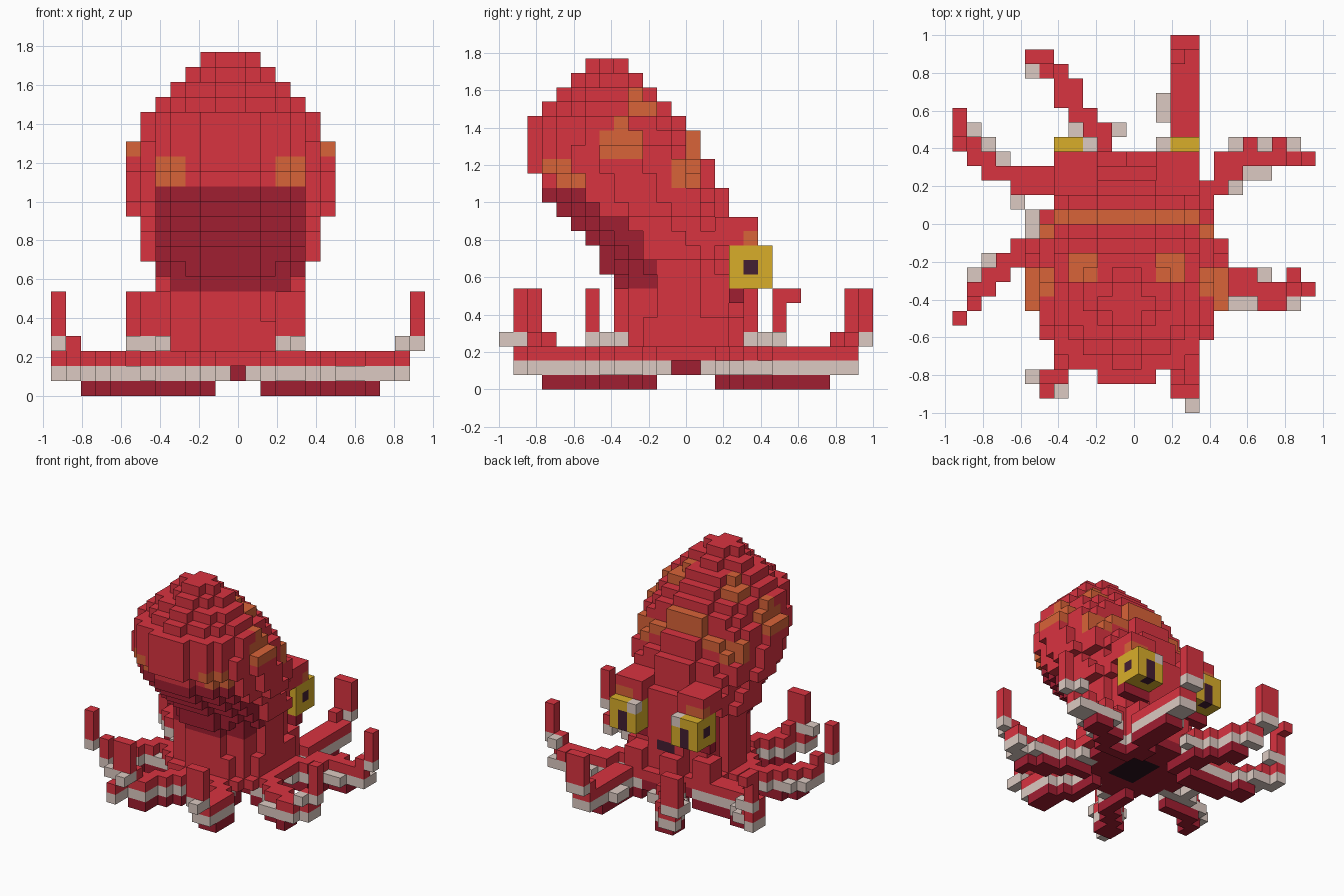
import bpy
import bmesh
from mathutils import Vector

if "Cube" in bpy.data.objects:
    bpy.data.objects.remove(bpy.data.objects["Cube"], do_unlink=True)

V = 1 / 13                                  # edge of one block
ORIGIN = Vector((-12.5 * V, -1, 0))


def linear(c):
    c /= 255
    return c / 12.92 if c <= 0.04045 else ((c + 0.055) / 1.055) ** 2.4


PALETTE = {
    "red": (217, 51, 64), "dark red": (160, 30, 49), "pale grey": (220, 202, 194),
    "orange": (217, 99, 56), "yellow": (217, 174, 42), "plum": (68, 30, 50),
    "near black": (42, 18, 29),
}
NAMES = list(PALETTE)
MATS = []
for name, rgb in PALETTE.items():
    m = bpy.data.materials.new(name)
    m.use_nodes = True
    col = tuple(linear(c) for c in rgb) + (1,)
    m.diffuse_color = col
    bsdf = m.node_tree.nodes["Principled BSDF"]
    bsdf.inputs["Base Color"].default_value = col
    bsdf.inputs["Roughness"].default_value = 0.8
    MATS.append(m)

cells = {}                                  # block -> (part, colour)


def put(part, colour, i, j, k, over=True):
    if over or (i, j, k) not in cells:
        cells[i, j, k] = (part, colour)


def box(part, colour, xs, ys, zs):
    for i in range(xs[0], xs[1] + 1):
        for j in range(ys[0], ys[1] + 1):
            for k in range(zs[0], zs[1] + 1):
                put(part, colour, i, j, k)


def mirrored_box(part, colour, xs, ys, zs):
    box(part, colour, xs, ys, zs)
    box(part, colour, (23 - xs[1], 23 - xs[0]), ys, zs)


def layer(part, colour, k, back, front, width, back_power=2.0, front_power=2.3):
    mid, half = (back + front) / 2, (front - back) / 2 - 0.29
    for i in range(25):
        for j in range(26):
            u, v = abs(i + 0.5 - 12) / (width / 2 - 0.29), abs(j + 0.5 - mid) / half
            power = back_power if j + 0.5 < mid else front_power
            if u ** power + v ** power <= 1:
                put(part, colour, i, j, k)


# Mantle: back, front and width of each layer, from the crown down
MANTLE = [(6, 9, 4), (5, 10, 6), (4, 11, 8), (3, 12, 10), (2, 13, 12), (2, 14, 12),
          (2, 14, 14), (2, 15, 14), (3, 15, 14), (3, 16, 14), (4, 16, 14), (5, 16, 12),
          (6, 17, 12), (7, 17, 12), (7, 17, 10), (8, 17, 10)]
for n, (back, front, width) in enumerate(MANTLE):
    layer("mantle", "red", 22 - n, back, front, width, 2.0 if n < 12 else 2.3)

# Dark underside of the leaning mantle
for i, j, k in list(cells):
    if k <= 13 and j < min(20 - k, 11) and 7 <= i <= 16:
        put("mantle", "dark red", i, j, k)

# Neck, skirt and underside
for k in range(3, 7):
    layer("neck", "red", k, 8, 17, 10, 2.6, 2.6)
layer("skirt", "red", 2, 7, 18, 12)
layer("skirt", "dark red", 1, 8, 18, 10)
box("beak", "near black", (11, 13), (11, 14), (1, 1))

# Orange patches on the mantle: columns, depth and height ranges
PATCHES = [((8, 9), (9, 11), (19, 20)), ((5, 7), (7, 9), (16, 17)), ((5, 7), (8, 8), (18, 18)),
           ((7, 8), (2, 5), (14, 15)), ((7, 11), (13, 13), (15, 17)), ((5, 7), (12, 13), (14, 15))]
for xs, ys, zs in PATCHES:
    for i, j, k in list(cells):
        if ys[0] <= j <= ys[1] and zs[0] <= k <= zs[1] and xs[0] <= min(i, 23 - i) <= xs[1]:
            put("mantle", "orange", i, j, k)

# Brows, eyes, pupils, glints and siphon
mirrored_box("brow", "red", (7, 9), (15, 17), (10, 11))
mirrored_box("brow", "orange", (7, 8), (17, 17), (10, 10))
mirrored_box("eye", "yellow", (7, 9), (16, 18), (7, 9))
mirrored_box("eye", "plum", (8, 8), (18, 18), (7, 8))
mirrored_box("eye", "plum", (7, 7), (17, 17), (8, 8))
mirrored_box("eye", "pale grey", (9, 9), (18, 18), (9, 9))
mirrored_box("neck", "dark red", (7, 9), (16, 16), (6, 6))
box("siphon", "plum", (11, 12), (16, 16), (5, 5))

# Arms: waypoints from the skirt to the tip, then the suckers beside them
ARMS = {
    "back_right_arm": ([(10, 16), (9, 19), (8, 20), (7, 21), (7, 22), (5, 24)],
                       [(5, 23), (8, 19), (11, 19)]),
    "back_left_arm": ([(14, 16), (15, 19), (15, 25)], [(14, 20), (14, 21)]),
    "left_upper_arm": ([(15, 14), (17, 14), (18, 16), (19, 16), (20, 17), (24, 17)],
                       [(19, 18), (21, 18), (23, 18), (20, 16), (21, 16), (19, 15)]),
    "left_lower_arm": ([(15, 11), (18, 9), (20, 8), (21, 7), (22, 7), (23, 8), (24, 8)],
                       [(19, 7), (20, 7), (21, 9), (23, 7)]),
    "front_left_arm": ([(13, 9), (13, 7), (15, 5), (15, 1)], [(16, 0)]),
    "front_right_arm": ([(10, 9), (10, 7), (8, 5), (6, 2)], [(5, 2), (7, 1)]),
    "right_lower_arm": ([(8, 11), (5, 10), (4, 10), (0, 6)], [(1, 9), (2, 10), (5, 10)]),
    "right_upper_arm": ([(8, 15), (4, 15), (2, 16), (1, 17), (0, 19)],
                        [(1, 19), (2, 18), (3, 17), (4, 14), (5, 13), (5, 12)]),
}


def trace(points):
    path = [points[0]]
    for (ax, ay), (bx, by) in zip(points, points[1:]):
        n = max(abs(bx - ax), abs(by - ay))
        path += [(round(ax + (bx - ax) * s / n), round(ay + (by - ay) * s / n))
                 for s in range(1, n + 1)]
    return path


for part, (points, suckers) in ARMS.items():
    path = trace(points)
    tip = path[-1]
    dx, dy = tip[0] - path[0][0], tip[1] - path[0][1]
    side = (0, 1) if abs(dx) > abs(dy) else (1, 0)
    for s, (i, j) in enumerate(path):
        left = len(path) - 1 - s
        for w in range(1 if left == 0 and side[1] else 2):
            x, y = i + side[0] * w, j + side[1] * w
            if left == 0:                   # upturned tip
                put(part, "pale grey", x, y, 3)
                box(part, "red", (x, x), (y, y), (4, 6))
                continue
            put(part, "red", x, y, 2)
            put(part, "pale grey", x, y, 1, over=False)
            if left == 1 and w == 0:
                put(part, "red", x, y, 3)
            if 7 <= x <= 16 and 8 <= y <= 17:   # raised root against the neck
                for k in (3, 4):
                    put(part, "red", x, y, k, over=False)
            if 2 <= x <= 21 and 3 <= y <= 22 and not 11 <= x <= 13 and not 11 <= y <= 14:
                put(part, "dark red", x, y, 0)
    for x, y in suckers:
        for k in range(2, 7):
            cells.pop((x, y, k), None)
        at_tip = max(abs(x - tip[0]), abs(y - tip[1])) <= 1
        put(part, "pale grey", x, y, 3 if at_tip else 1)
box("right_upper_arm", "red", (0, 0), (20, 20), (6, 6))
box("front_right_arm", "pale grey", (6, 6), (1, 2), (1, 1))
box("front_right_arm", "red", (6, 6), (1, 2), (2, 2))

# Turn each part's exposed block sides into one mesh
SIDES = [Vector(d) for d in
         [(1, 0, 0), (-1, 0, 0), (0, 1, 0), (0, -1, 0), (0, 0, 1), (0, 0, -1)]]


def build(part):
    bm = bmesh.new()
    verts = {}
    for cell, (owner, colour) in cells.items():
        if owner != part:
            continue
        centre = Vector(cell) + Vector((0.5, 0.5, 0.5))
        for d in SIDES:
            if tuple(int(c) for c in Vector(cell) + d) in cells:
                continue
            a = Vector((d.y, d.z, d.x))
            b = d.cross(a)
            ring = []
            for p, q in ((-1, -1), (1, -1), (1, 1), (-1, 1)):
                co = centre + (d + a * p + b * q) / 2
                key = tuple(round(c) for c in co)
                if key not in verts:
                    verts[key] = bm.verts.new(co * V + ORIGIN)
                ring.append(verts[key])
            face = bm.faces.new(ring)
            face.material_index = NAMES.index(colour)
    mesh = bpy.data.meshes.new(part)
    bm.to_mesh(mesh)
    bm.free()
    for m in MATS:
        mesh.materials.append(m)
    bpy.context.collection.objects.link(bpy.data.objects.new(part, mesh))


for part in sorted({owner for owner, colour in cells.values()}):
    build(part)
